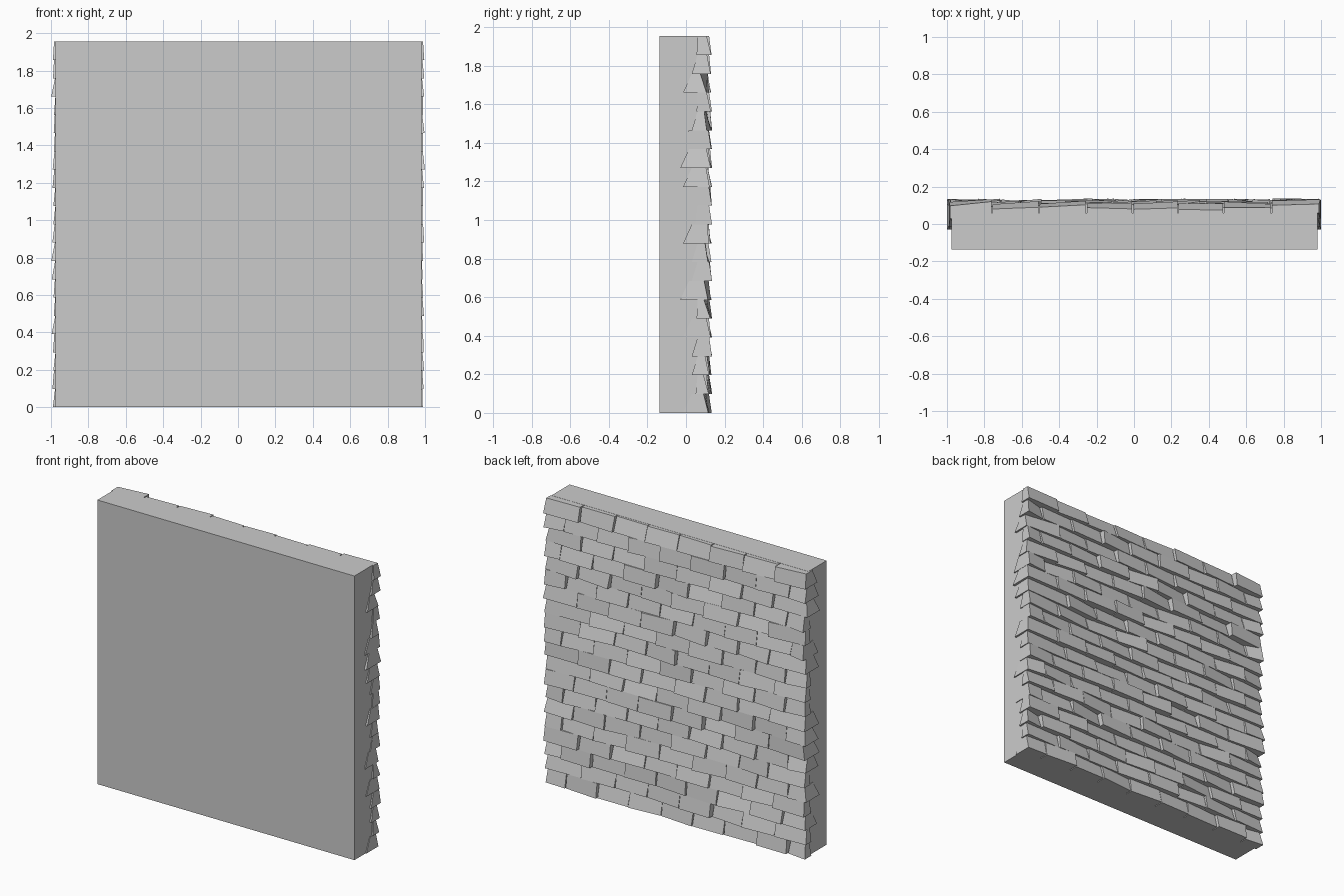
import bpy, bmesh, random

if "Cube" in bpy.data.objects:
    bpy.data.objects.remove(bpy.data.objects["Cube"])

random.seed(7)
ROWS, PITCH, WIDTH = 20, 0.0977, 0.245
LEFT, RIGHT = -0.975, 0.982
BACK = 0.06


def make_object(name, bm):
    bmesh.ops.recalc_face_normals(bm, faces=bm.faces[:])
    mesh = bpy.data.meshes.new(name)
    bm.to_mesh(mesh)
    bm.free()
    obj = bpy.data.objects.new(name, mesh)
    bpy.context.collection.objects.link(obj)
    return obj


def add_prism(bm, bottom, top):
    """Join a bottom and a top quad into a closed six-sided block."""
    b = [bm.verts.new(p) for p in bottom]
    t = [bm.verts.new(p) for p in top]
    bm.faces.new(b[::-1])
    bm.faces.new(t)
    for i in range(4):
        j = (i + 1) % 4
        bm.faces.new((b[i], b[j], t[j], t[i]))


def rectangle(x0, x1, y0, y1, z):
    return [(x0, y0, z), (x1, y0, z), (x1, y1, z), (x0, y1, z)]


# Plain backing slab
bm = bmesh.new()
add_prism(bm, rectangle(LEFT, RIGHT, -0.137, BACK, 0),
          rectangle(LEFT, RIGHT, -0.137, BACK, 1.955))
make_object("wall_slab", bm)


def add_shingle(bm, x0, x1, z0, z1):
    """Tilted block: lower edge stands proud, ends wrap round the slab."""
    r = random.uniform
    inner_b = inner_t = BACK - 0.01
    xb0, xb1, xt0, xt1 = x0, x1, x0, x1
    at_left, at_right = x0 <= LEFT, x1 >= RIGHT
    if at_left or at_right:
        inner_b = random.choice((-0.03, -0.015, 0.03, 0.05, 0.055))
        inner_t = min(inner_b + 0.045, 0.06)
    if at_left:
        xb0, xt0 = LEFT - r(0.008, 0.024), LEFT - r(0.001, 0.01)
    if at_right:
        xb1, xt1 = RIGHT + r(0.005, 0.018), RIGHT + r(0.001, 0.008)
    yb0, yb1 = r(0.105, 0.136), r(0.105, 0.136)
    yt0, yt1 = yb0 - r(0.008, 0.035), yb1 - r(0.008, 0.035)
    add_prism(bm,
              [(xb0, inner_b, z0), (xb1, inner_b, z0), (xb1, yb1, z0), (xb0, yb0, z0)],
              [(xt0, inner_t, z1), (xt1, inner_t, z1), (xt1, yt1, z1), (xt0, yt0, z1)])


# Staggered courses of shingles on the back face
bm = bmesh.new()
for row in range(ROWS):
    z0 = row * PITCH
    z1 = z0 + PITCH
    edges = [LEFT]
    x = LEFT + (WIDTH if row % 2 else WIDTH * 0.55) + random.uniform(-0.03, 0.03)
    while x < RIGHT - 0.09:
        edges.append(x)
        x += WIDTH + random.uniform(-0.012, 0.012)
    edges.append(RIGHT)
    for a, b in zip(edges, edges[1:]):
        gap_a = 0 if a == LEFT else 0.003
        gap_b = 0 if b == RIGHT else 0.003
        add_shingle(bm, a + gap_a, b - gap_b, z0, z1)
make_object("stone_shingles", bm)
